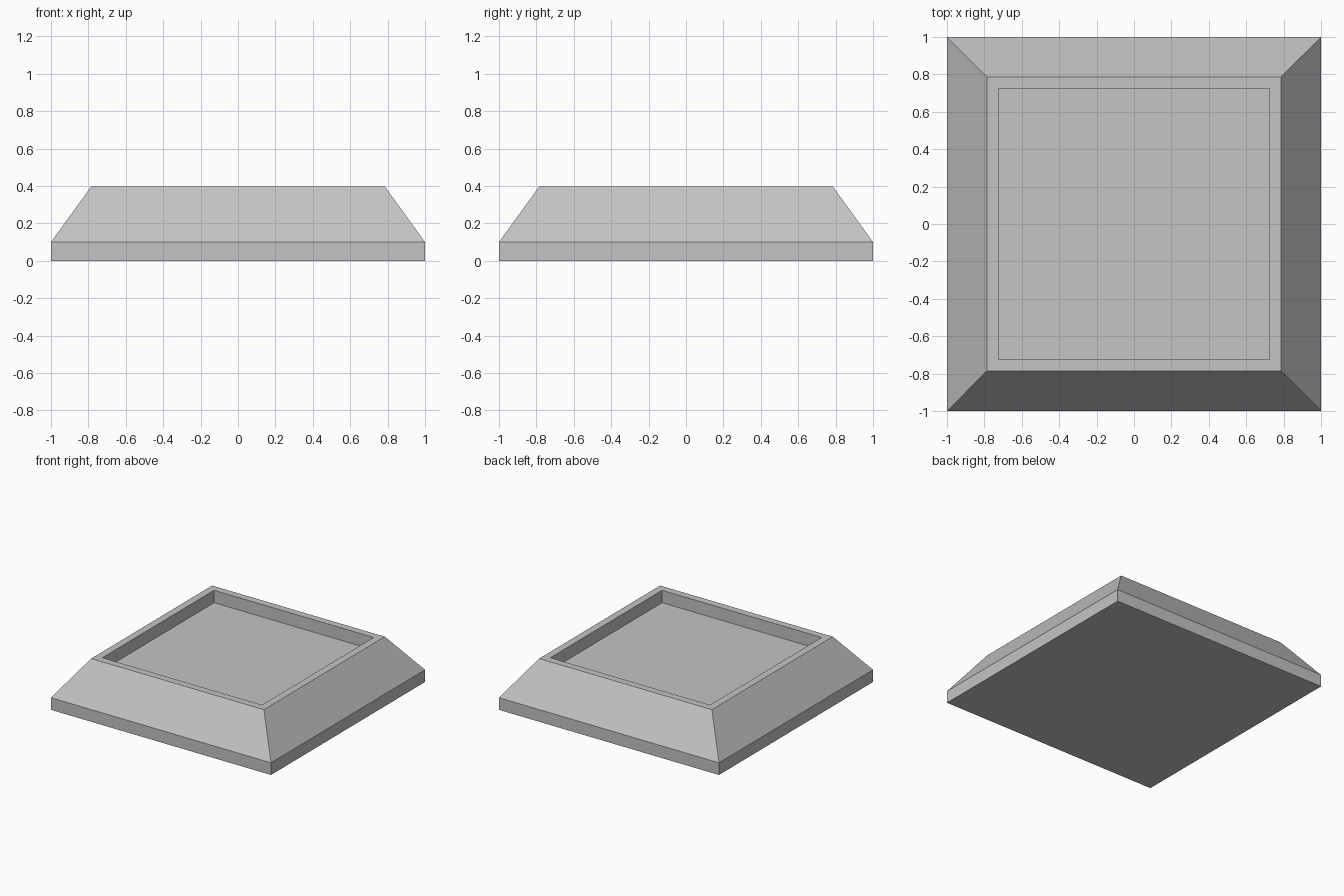
import bpy
import bmesh

# Remove the default object
cube = bpy.data.objects.get("Cube")
if cube:
    bpy.data.objects.remove(cube, do_unlink=True)

# Single flat colour
GREY = (0.55, 0.55, 0.55, 1.0)
grey = bpy.data.materials.new("grey")
grey.use_nodes = True
grey.diffuse_color = GREY
grey.node_tree.nodes["Principled BSDF"].inputs["Base Color"].default_value = GREY

# Half-width and height of each square ring, from the foot to the tray floor
PROFILE = [
    (1.0, 0.0),      # foot
    (1.0, 0.10),     # top of the upright band
    (0.785, 0.397),  # outer rim
    (0.725, 0.397),  # inner rim
    (0.725, 0.295),  # tray floor
]


def square_ring(bm, half, z):
    corners = [(-1, -1), (1, -1), (1, 1), (-1, 1)]
    return [bm.verts.new((half * x, half * y, z)) for x, y in corners]


# Sloped base with a recessed tray on top
bm = bmesh.new()
rings = [square_ring(bm, half, z) for half, z in PROFILE]
for low, high in zip(rings, rings[1:]):
    for i in range(4):
        j = (i + 1) % 4
        bm.faces.new((low[i], low[j], high[j], high[i]))
bm.faces.new(rings[0][::-1])
bm.faces.new(rings[-1])
bmesh.ops.recalc_face_normals(bm, faces=bm.faces)

mesh = bpy.data.meshes.new("recessed_base")
bm.to_mesh(mesh)
bm.free()
mesh.materials.append(grey)
base = bpy.data.objects.new("recessed_base", mesh)
bpy.context.scene.collection.objects.link(base)
